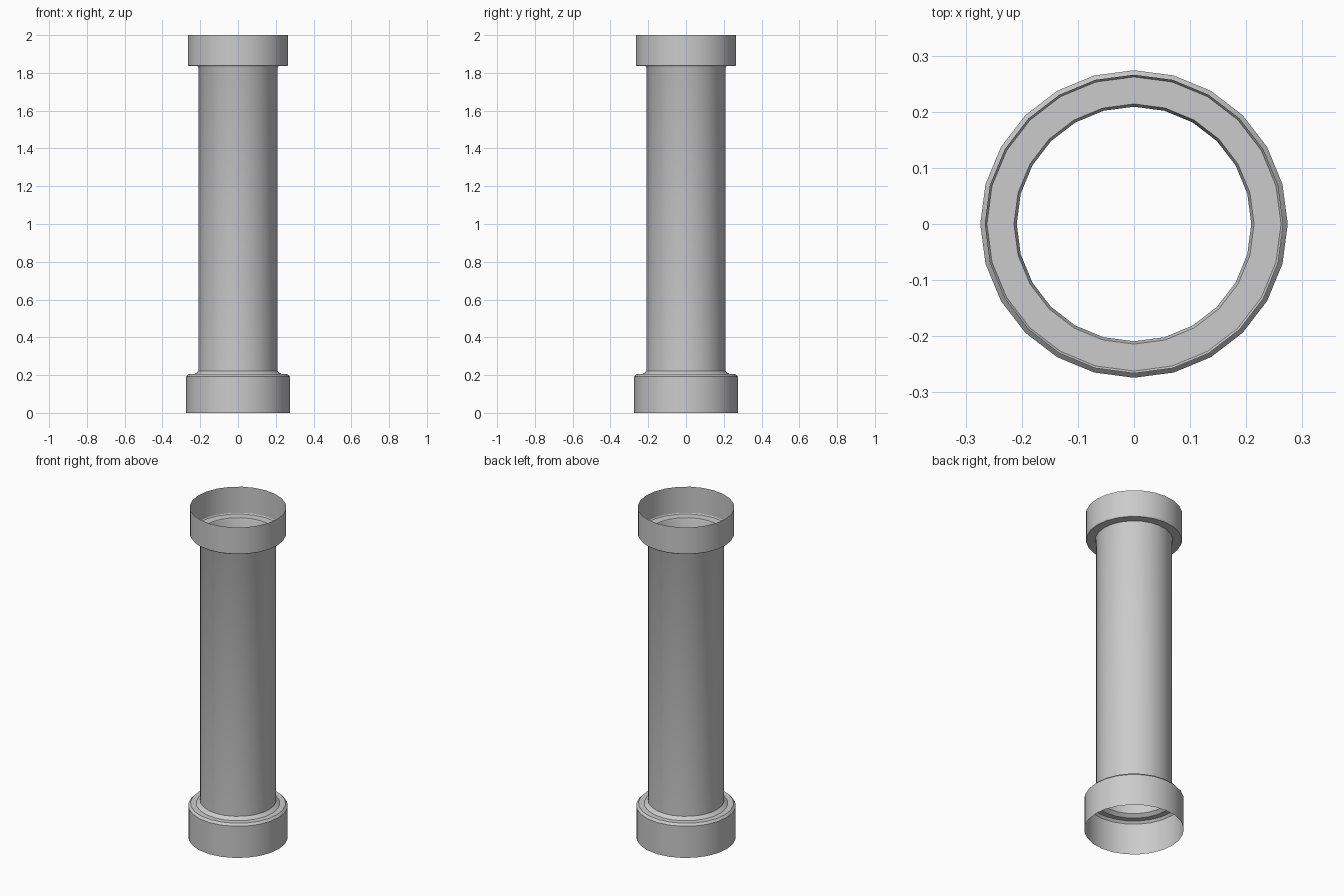
import bpy, bmesh
from math import cos, sin, tau, radians

if "Cube" in bpy.data.objects:
    bpy.data.objects.remove(bpy.data.objects["Cube"])

SIDES = 24

# Radius/height profile: base collar, shaft, top collar (open at both ends)
profile = [(0.274, 0), (0.274, 0.192), (0.262, 0.205), (0.23, 0.205),
           (0.209, 0.222), (0.209, 1.825), (0.214, 1.836),
           (0.262, 1.836), (0.266, 1.842), (0.266, 2.0)]

# Lathe the profile around z as a thin open shell
bm = bmesh.new()
rings = [[bm.verts.new((r * cos(tau * i / SIDES), r * sin(tau * i / SIDES), z))
          for i in range(SIDES)] for r, z in profile]
for low, high in zip(rings, rings[1:]):
    for i in range(SIDES):
        j = (i + 1) % SIDES
        bm.faces.new((low[i], low[j], high[j], high[i]))

mesh = bpy.data.meshes.new("collared_pipe")
bm.to_mesh(mesh)
bm.free()
pipe = bpy.data.objects.new("collared_pipe", mesh)
bpy.context.collection.objects.link(pipe)

# Smooth round walls, crisp collar edges
bpy.context.view_layer.objects.active = pipe
pipe.select_set(True)
bpy.ops.object.shade_smooth_by_angle(angle=radians(30))
